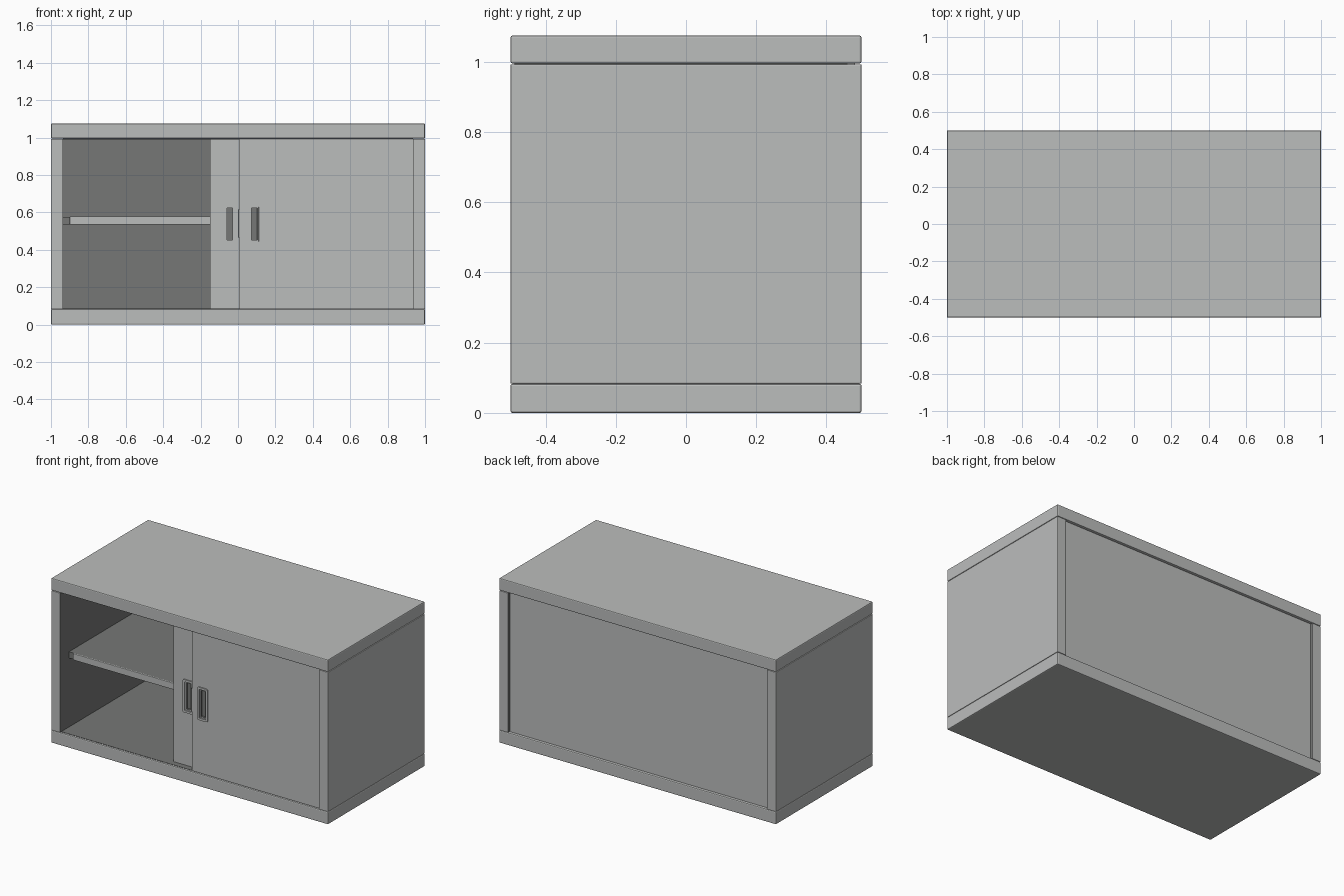
import bpy, bmesh
from mathutils import Vector

if "Cube" in bpy.data.objects:
    bpy.data.objects.remove(bpy.data.objects["Cube"])


def material(name, v):
    m = bpy.data.materials.new(name)
    m.diffuse_color = (*v, 1)
    m.use_nodes = True
    m.node_tree.nodes["Principled BSDF"].inputs["Base Color"].default_value = m.diffuse_color
    return m


LIGHT = material("light grey metal", (0.5, 0.51, 0.505))
DARK = material("dark grey interior", (0.18, 0.185, 0.18))


def finish(name, bm, bevel):
    me = bpy.data.meshes.new(name)
    bmesh.ops.recalc_face_normals(bm, faces=bm.faces)
    bm.to_mesh(me)
    bm.free()
    me.materials.append(LIGHT)
    me.materials.append(DARK)
    ob = bpy.data.objects.new(name, me)
    bpy.context.collection.objects.link(ob)
    if bevel:
        b = ob.modifiers.new("soft edges", "BEVEL")
        b.width = bevel
        b.segments = 2
        b.limit_method = "ANGLE"
    return ob


def box_mesh(x, y, z):
    bm = bmesh.new()
    bmesh.ops.create_cube(bm, size=1)
    for v in bm.verts:
        v.co = Vector([lo if c < 0 else hi for c, (lo, hi) in zip(v.co, (x, y, z))])
    bm.normal_update()
    return bm


def box(name, x, y, z, bevel=0.0, dark=False, dark_dir=None):
    """Box from ranges; dark_dir darkens only faces pointing that way."""
    bm = box_mesh(x, y, z)
    for f in bm.faces:
        if dark or (dark_dir and f.normal.dot(Vector(dark_dir)) > 0.9):
            f.material_index = 1
    return finish(name, bm, bevel)


Z0, Z1, H, IN = 0.083, 0.995, 1.075, 0.935

# Top and base slabs
box("top_slab", (-1, 1), (-0.5, 0.5), (Z1, H), 0.006)
box("base_slab", (-1, 1), (-0.5, 0.5), (0, Z0), 0.006)

# Side panels, dark on the inside
for name, s in (("left", -1), ("right", 1)):
    box(name + "_side", tuple(sorted((s * IN, s))), (-0.5, 0.5),
        (Z0, Z1 - 0.002), 0.003, dark_dir=(-s, 0, 0))

# Recessed back panel, dark on the inside
box("back_panel", (-IN, IN), (0.46, 0.482), (Z0, Z1), dark_dir=(0, -1, 0))

# Interior floor and ceiling linings
box("floor_lining", (-IN, IN), (-0.488, 0.46), (Z0 - 0.002, Z0 + 0.002), dark=True)
box("ceiling_lining", (-IN, IN), (-0.488, 0.46), (Z1 - 0.004, Z1), dark=True)

# Shelf with light front lip
box("shelf", (-IN, IN), (-0.408, 0.46), (0.535, 0.576), dark=True)
box("shelf_lip", (-0.9, 0.9), (-0.418, -0.407), (0.535, 0.578), 0.003)


# Sliding doors with sunken handles
def door(name, x, y, hx):
    panel = box(name, x, (y, y + 0.026), (Z0 + 0.002, Z1 - 0.002), dark_dir=(0, 1, 0))
    cutter = box("handle_cutter", (hx - 0.03, hx + 0.03), (y - 0.05, y + 0.02), (0.445, 0.63))
    m = panel.modifiers.new("handle hole", "BOOLEAN")
    m.operation = "DIFFERENCE"
    m.object = cutter
    bpy.context.view_layer.objects.active = panel
    bpy.ops.object.modifier_apply(modifier=m.name)
    bpy.data.objects.remove(cutter)

    # Handle: raised rim, stepped ledge and deep dark finger slot
    bm = box_mesh((hx - 0.037, hx + 0.037), (y - 0.007, y + 0.019), (0.43, 0.645))
    sides = [e for e in bm.edges
             if abs(e.verts[0].co.y - e.verts[1].co.y) > 0.001]
    bmesh.ops.bevel(bm, geom=sides, offset=0.01, segments=3, profile=0.5, affect="EDGES")
    bm.normal_update()
    front = min(bm.faces, key=lambda f: f.normal.y)
    for inset, depth in ((0.014, 0.008), (0.008, 0.013)):
        bmesh.ops.inset_region(bm, faces=[front], thickness=inset, use_even_offset=True)
        walls = bmesh.ops.inset_region(bm, faces=[front], thickness=0.0005)["faces"]
        for v in front.verts:
            v.co.y += depth
    for f in walls + [front]:
        f.material_index = 1
    finish(name + "_handle", bm, 0)


door("left_door", (-0.15, 0.78), -0.45, -0.044)
door("right_door", (0.008, IN), -0.488, 0.088)

# Dark finger pull on the free edge of the right door
box("edge_pull", (0.0, 0.009), (-0.484, -0.466), (0.465, 0.615), dark=True)
